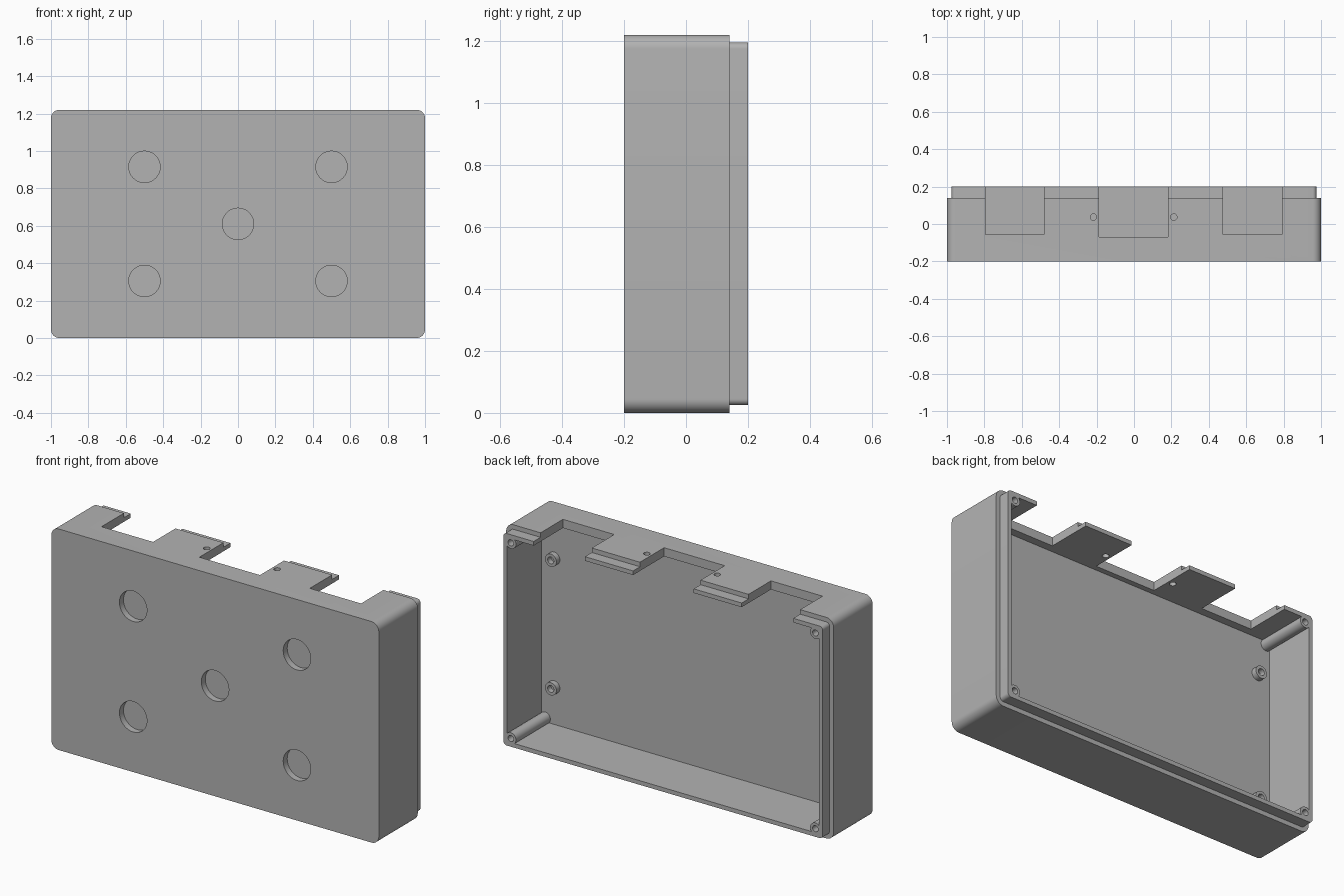
import bpy, bmesh, math
from mathutils import Matrix, Vector

cube = bpy.data.objects.get("Cube")
if cube:
    bpy.data.objects.remove(cube, do_unlink=True)

W, H, MID = 1.0, 1.22, 0.61
FRONT, SHELL_END, LIP_END, FLOOR = -0.2, 0.14, 0.2, -0.1
WALL = 0.048

grey = bpy.data.materials.new("light grey plastic")
grey.use_nodes = True
colour = (0.45, 0.45, 0.45, 1)
grey.diffuse_color = colour
grey.node_tree.nodes["Principled BSDF"].inputs["Base Color"].default_value = colour


def make_object(name, bm):
    bmesh.ops.recalc_face_normals(bm, faces=bm.faces)
    mesh = bpy.data.meshes.new(name)
    bm.to_mesh(mesh)
    bm.free()
    mesh.materials.append(grey)
    obj = bpy.data.objects.new(name, mesh)
    bpy.context.collection.objects.link(obj)
    return obj


def slab(name, inset, y0, y1, radius, steps=8):
    """Rounded rectangle in x and z, extruded along y."""
    bm = bmesh.new()
    hx, hz = W - inset - radius, MID - inset - radius
    ring = []
    for k, (sx, sz) in enumerate([(1, 1), (-1, 1), (-1, -1), (1, -1)]):
        for i in range(steps + 1):
            a = (k + i / steps) * math.pi / 2
            ring.append(bm.verts.new((sx * hx + radius * math.cos(a), y0,
                                      MID + sz * hz + radius * math.sin(a))))
    face = bm.faces.new(ring)
    new = bmesh.ops.extrude_face_region(bm, geom=[face])["geom"]
    moved = [v for v in new if isinstance(v, bmesh.types.BMVert)]
    bmesh.ops.translate(bm, verts=moved, vec=(0, y1 - y0, 0))
    return make_object(name, bm)


def rod(name, start, end, radius, sides=32):
    start, end = Vector(start), Vector(end)
    turn = (end - start).to_track_quat('Z', 'Y').to_matrix().to_4x4()
    bm = bmesh.new()
    bmesh.ops.create_cone(bm, cap_ends=True, segments=sides, radius1=radius, radius2=radius,
                          depth=(end - start).length,
                          matrix=Matrix.Translation((start + end) / 2) @ turn)
    return make_object(name, bm)


def block(name, low, high):
    low, high = Vector(low), Vector(high)
    bm = bmesh.new()
    bmesh.ops.create_cube(bm, size=1, matrix=Matrix.Translation((low + high) / 2)
                          @ Matrix.Diagonal((*(high - low), 1)))
    return make_object(name, bm)


def combine(target, tool, operation):
    mod = target.modifiers.new(operation.title(), 'BOOLEAN')
    mod.operation, mod.object, mod.solver = operation, tool, 'EXACT'
    bpy.context.view_layer.objects.active = target
    bpy.ops.object.modifier_apply(modifier=mod.name)
    bpy.data.objects.remove(tool, do_unlink=True)


def smooth(obj):
    bpy.ops.object.select_all(action='DESELECT')
    obj.select_set(True)
    bpy.context.view_layer.objects.active = obj
    bpy.ops.object.shade_smooth_by_angle(angle=math.radians(30))


# Hollow shell with a stepped lip around its open back
body = slab("enclosure_body", 0, FRONT, SHELL_END, 0.045)
combine(body, slab("lip", 0.025, 0, LIP_END, 0.02), 'UNION')
combine(body, slab("cavity", WALL, FLOOR, 0.3, 0.004, 2), 'DIFFERENCE')

# Screw columns in the four corners
corners = [(sx * 0.93, MID + sz * 0.54) for sx in (-1, 1) for sz in (-1, 1)]
for x, z in corners:
    combine(body, rod("column", (x, FLOOR - 0.02, z), (x, LIP_END, z), 0.032), 'UNION')
for x, z in corners:
    combine(body, rod("screw_hole", (x, 0, z), (x, 0.3, z), 0.017), 'DIFFERENCE')

# Notches through the top wall
for x0, x1, y in [(-0.795, -0.48, -0.055), (-0.187, 0.183, -0.07), (0.477, 0.79, -0.055)]:
    combine(body, block("notch", (x0, y, H - 0.1), (x1, 0.3, H + 0.1)), 'DIFFERENCE')

# Small holes through the top wall
for x in (-0.217, 0.213):
    combine(body, rod("top_hole", (x, 0.037, H - 0.1), (x, 0.037, H + 0.1), 0.017), 'DIFFERENCE')

# Round recesses in the front
spots = [(0, 0)] + [(sx * 0.5, sz * 0.305) for sx in (-1, 1) for sz in (-1, 1)]
for x, z in spots:
    combine(body, rod("recess", (x, -0.3, MID + z), (x, FRONT + 0.035, MID + z), 0.084, 48),
            'DIFFERENCE')
smooth(body)

# Hollow standoffs on the inner floor
for sx, side in ((-1, "right"), (1, "left")):
    for sz, level in ((-1, "lower"), (1, "upper")):
        x, z = sx * 0.875, MID + sz * 0.355
        post = rod(f"{level}_{side}_standoff", (x, FLOOR - 0.01, z), (x, FLOOR + 0.03, z), 0.035)
        combine(post, rod("bore", (x, FLOOR, z), (x, 0, z), 0.019), 'DIFFERENCE')
        smooth(post)
